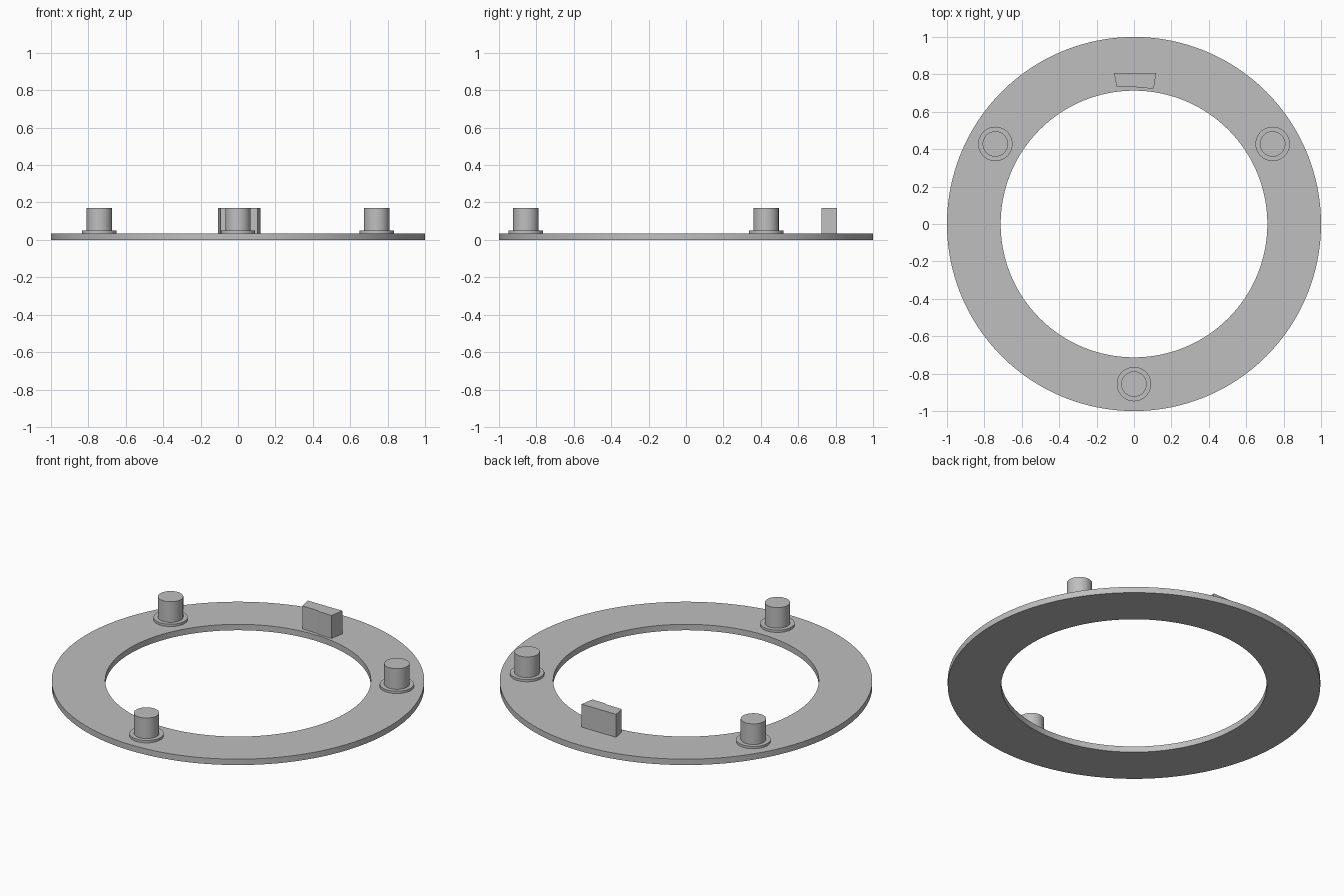
import bpy, bmesh, math

if "Cube" in bpy.data.objects:
    bpy.data.objects.remove(bpy.data.objects["Cube"])

RING_TOP = 0.035
PIN_TOP = 0.171

grey = bpy.data.materials.new("plain grey")
grey.diffuse_color = (0.52, 0.52, 0.52, 1)
grey.use_nodes = True
grey.node_tree.nodes["Principled BSDF"].inputs["Base Color"].default_value = grey.diffuse_color


def finish(name, bm, smooth=True):
    bmesh.ops.recalc_face_normals(bm, faces=bm.faces)
    mesh = bpy.data.meshes.new(name)
    bm.to_mesh(mesh)
    bm.free()
    mesh.materials.append(grey)
    ob = bpy.data.objects.new(name, mesh)
    bpy.context.collection.objects.link(ob)
    if smooth:
        bpy.ops.object.select_all(action='DESELECT')
        ob.select_set(True)
        bpy.context.view_layer.objects.active = ob
        bpy.ops.object.shade_smooth_by_angle(angle=math.radians(30))
    return ob


def lathe(name, profile, centre, sides, closed):
    """Spin an (r, z) profile around a vertical axis through centre."""
    bm = bmesh.new()
    verts = [bm.verts.new((r, 0, z)) for r, z in profile]
    edges = [bm.edges.new(p) for p in zip(verts, verts[1:])]
    if closed:
        edges.append(bm.edges.new((verts[-1], verts[0])))
    bmesh.ops.spin(bm, geom=verts + edges, cent=(0, 0, 0), axis=(0, 0, 1),
                   angle=math.tau, steps=sides, use_duplicate=False)
    bmesh.ops.remove_doubles(bm, verts=bm.verts, dist=1e-5)
    ob = finish(name, bm)
    ob.location = (centre[0], centre[1], 0)
    return ob


# Flat base ring
lathe("base_ring", [(0.713, 0), (1, 0), (1, RING_TOP), (0.713, RING_TOP)],
      (0, 0), 128, True)

# Three pins with collars, evenly spaced
for i in range(3):
    a = math.radians(-90 + 120 * i)
    lathe(f"pin_{i + 1}",
          [(0, RING_TOP), (0.092, RING_TOP), (0.092, 0.049), (0.068, 0.049),
           (0.068, PIN_TOP), (0, PIN_TOP)],
          (0.856 * math.cos(a), 0.856 * math.sin(a)), 48, False)

# Tapered key block, with a slight step on its inner face
outline = [(-0.107, 0.807), (-0.093, 0.735), (0.01, 0.733), (0.02, 0.727),
           (0.105, 0.725), (0.119, 0.807)]
bm = bmesh.new()
face = bm.faces.new([bm.verts.new((x, y, RING_TOP)) for x, y in outline])
ext = bmesh.ops.extrude_face_region(bm, geom=[face], use_keep_orig=True)
top = [g for g in ext["geom"] if isinstance(g, bmesh.types.BMVert)]
bmesh.ops.translate(bm, verts=top, vec=(0, 0, PIN_TOP - RING_TOP))
finish("key_block", bm, smooth=False)
